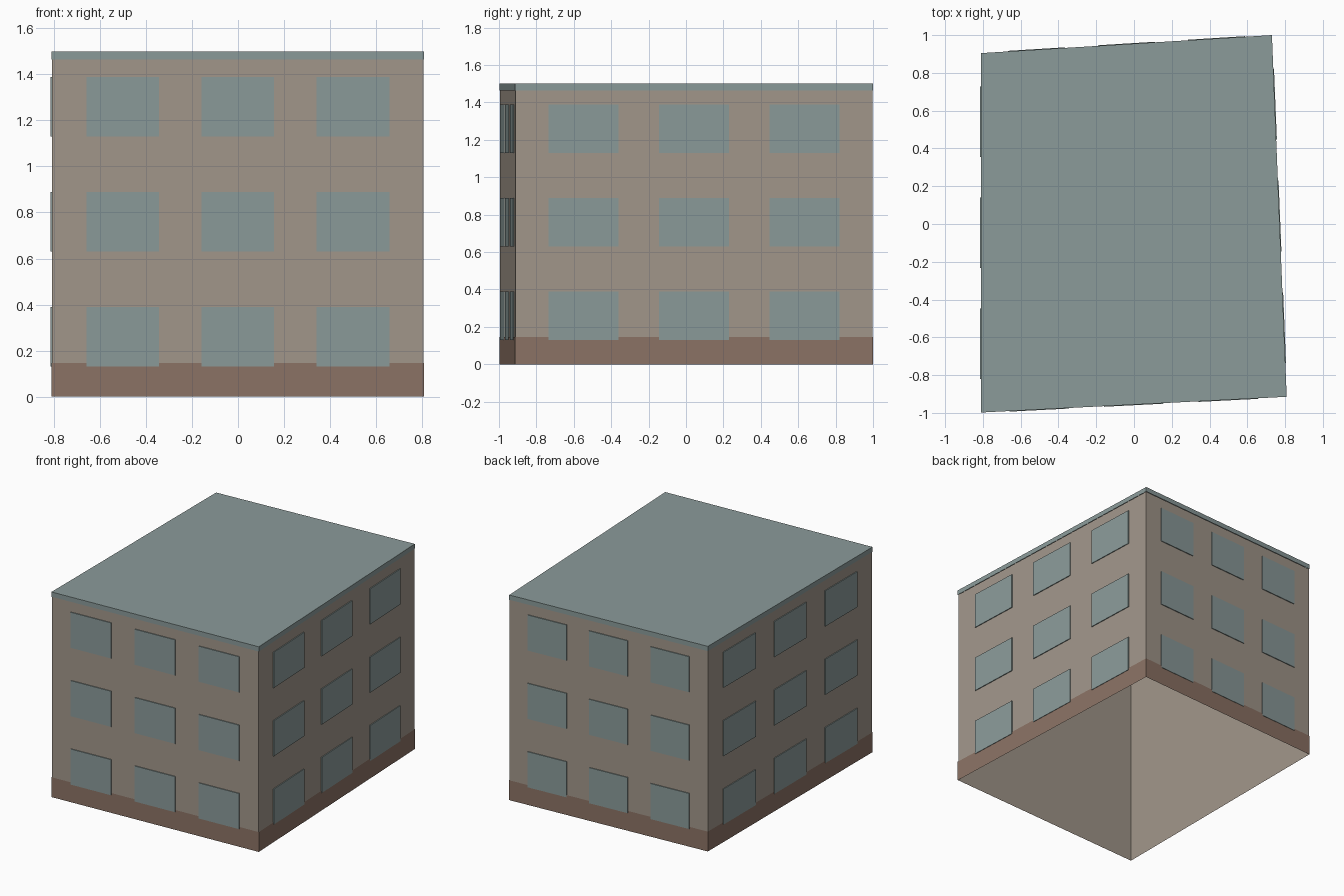
import bpy
import bmesh
from mathutils import Vector

cube = bpy.data.objects.get("Cube")
if cube:
    bpy.data.objects.remove(cube, do_unlink=True)


def srgb(r, g, b):
    return tuple((c / 255 / 12.92) if c < 11 else ((c / 255 + 0.055) / 1.055) ** 2.4
                 for c in (r, g, b)) + (1.0,)


def make_material(name, colour):
    mat = bpy.data.materials.new(name)
    mat.use_nodes = True
    mat.diffuse_color = colour
    mat.node_tree.nodes["Principled BSDF"].inputs["Base Color"].default_value = colour
    return mat


wall_mat = make_material("warm_beige", srgb(162, 151, 139))
plinth_mat = make_material("brick_brown", srgb(140, 115, 101))
slate_mat = make_material("slate_blue_grey", srgb(139, 155, 154))

# Footprint, anticlockwise from the front right corner of the model
FOOTPRINT = [Vector(p) for p in ((-0.808, -0.995), (0.806, -0.912),
                                 (0.728, 0.997), (-0.808, 0.902))]
WALL_TOP, ROOF_TOP, PLINTH_TOP = 1.465, 1.5, 0.145


def finish(bm, name, mat):
    mesh = bpy.data.meshes.new(name)
    bm.to_mesh(mesh)
    bm.free()
    mesh.materials.append(mat)
    obj = bpy.data.objects.new(name, mesh)
    bpy.context.collection.objects.link(obj)
    return obj


def footprint_band(name, mat, z0, z1, scale=1.0, cap=False):
    """Sheet that follows the footprint, with an optional top."""
    bm = bmesh.new()
    low, high = [[bm.verts.new((p.x * scale, p.y * scale, z)) for p in FOOTPRINT]
                 for z in (z0, z1)]
    for i in range(4):
        j = (i + 1) % 4
        bm.faces.new((low[i], low[j], high[j], high[i]))
    if cap:
        bm.faces.new(high)
    return finish(bm, name, mat)


def window_grid(name, start, end):
    """Three rows of three thin panes on one wall."""
    along = end - start
    out = Vector((along.y, -along.x)).normalized()
    bm = bmesh.new()
    for sill in (0.13, 0.63, 1.13):
        for centre in (0.19, 0.5, 0.81):
            rings = []
            for depth in (0.0, 0.006):
                ring = []
                for side, z in ((-1, 0), (1, 0), (1, 0.26), (-1, 0.26)):
                    p = start + along * (centre + side * 0.098) + out * depth
                    ring.append(bm.verts.new((p.x, p.y, sill + z)))
                rings.append(ring)
            back, front = rings
            bm.faces.new(front)
            for i in range(4):
                j = (i + 1) % 4
                bm.faces.new((back[i], back[j], front[j], front[i]))
    return finish(bm, name, slate_mat)


# Open-bottomed shell, base course and flat roof with its edge band
footprint_band("walls", wall_mat, 0.0, WALL_TOP)
footprint_band("plinth", plinth_mat, 0.0, PLINTH_TOP, scale=1.003)
footprint_band("roof", slate_mat, WALL_TOP, ROOF_TOP, scale=1.003, cap=True)

# Windows on all four sides
for i, side in enumerate(("front", "left", "back", "right")):
    window_grid(side + "_windows", FOOTPRINT[i], FOOTPRINT[(i + 1) % 4])
